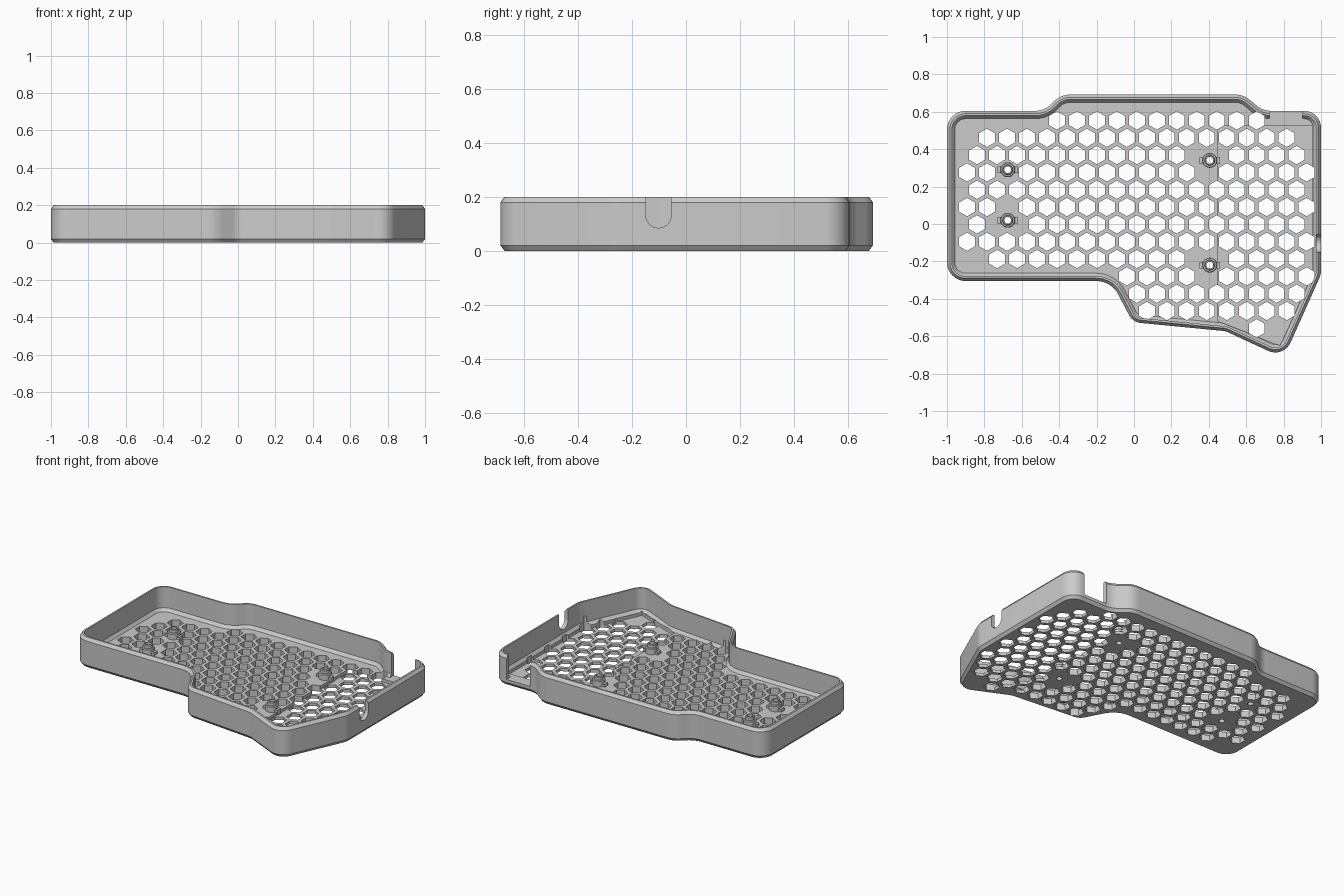
import bpy, bmesh, math
from mathutils import Vector, Matrix

if "Cube" in bpy.data.objects:
    bpy.data.objects.remove(bpy.data.objects["Cube"], do_unlink=True)

grey = bpy.data.materials.new("light grey plastic")
grey.use_nodes = True
COLOUR = (0.6, 0.6, 0.6, 1)
grey.diffuse_color = COLOUR
grey.node_tree.nodes["Principled BSDF"].inputs["Base Color"].default_value = COLOUR

# Corners of the tray outline, counter-clockwise: x, y, fillet radius
OUTLINE = [(-1, -.305, .1), (-.122, -.305, .13), (-.007, -.525, .08), (.49, -.573, .1),
           (.80, -.717, .09), (1, -.27, .12), (1, .605, .09), (.69, .605, .12),
           (.585, .692, .12), (-.39, .692, .12), (-.48, .605, .12), (-1, .605, .1)]
BOSSES = [(-.675, .29), (-.675, .02), (.405, .34), (.405, -.22)]
FLOOR = .04


def rounded_outline(inset, steps=8):
    """Filleted outline, offset inwards by inset."""
    pts, n = [], len(OUTLINE)
    for i, (x, y, r) in enumerate(OUTLINE):
        p = Vector((x, y))
        d1 = (p - Vector(OUTLINE[i - 1][:2])).normalized()
        d2 = (Vector(OUTLINE[(i + 1) % n][:2]) - p).normalized()
        n1, n2 = Vector((d1.y, -d1.x)), Vector((d2.y, -d2.x))
        turn = math.atan2(d1.cross(d2), d1.dot(d2))
        r = math.copysign(r, turn)
        centre = p - r * (n1 + n2) / (1 + n1.dot(n2))
        for k in range(steps + 1):
            pts.append(centre + (r - inset) * (Matrix.Rotation(turn * k / steps, 2) @ n1))
    return pts


def bridge(bm, rings):
    """Skin between neighbouring rings of equal length."""
    for a, b in zip(rings, rings[1:]):
        for i in range(len(a)):
            j = (i + 1) % len(a)
            bm.faces.new((a[i], a[j], b[j], b[i]))


def finish(bm, name):
    bmesh.ops.recalc_face_normals(bm, faces=bm.faces)
    mesh = bpy.data.meshes.new(name)
    bm.to_mesh(mesh)
    bm.free()
    mesh.materials.append(grey)
    obj = bpy.data.objects.new(name, mesh)
    bpy.context.collection.objects.link(obj)
    return obj


def smooth(obj):
    bpy.ops.object.select_all(action='DESELECT')
    obj.select_set(True)
    bpy.context.view_layer.objects.active = obj
    bpy.ops.object.shade_smooth_by_angle(angle=math.radians(30))


def prism(bm, pts, lo, hi, along_x=False):
    """Extrude a 2D polygon along z, or along x for a (y, z) polygon."""
    rings = [[bm.verts.new((h, a, b) if along_x else (a, b, h)) for a, b in pts]
             for h in (lo, hi)]
    bridge(bm, rings)
    bm.faces.new(rings[0][::-1])
    bm.faces.new(rings[1])


def circle(x, y, r, n, start=0.0):
    return [(x + r * math.cos(start + math.tau * k / n),
             y + r * math.sin(start + math.tau * k / n)) for k in range(n)]


def rect(x0, x1, y0, y1):
    return [(x0, y0), (x1, y0), (x1, y1), (x0, y1)]


def cut(obj, bm):
    """Subtract a cutter mesh from obj and bake the result."""
    cutter = finish(bm, "cutter")
    cutter.hide_render = True
    mod = obj.modifiers.new("cut", 'BOOLEAN')
    mod.operation, mod.solver, mod.object = 'DIFFERENCE', 'EXACT', cutter
    bpy.context.view_layer.update()
    baked = bpy.data.meshes.new_from_object(obj.evaluated_get(bpy.context.evaluated_depsgraph_get()))
    obj.modifiers.clear()
    obj.data = baked
    bpy.data.objects.remove(cutter, do_unlink=True)


# Tray shell: chamfered outside edges, thin wall, sloped inner foot
bm = bmesh.new()
SECTION = [(.015, 0), (0, .02), (0, .18), (.015, .2), (.026, .2), (.026, .06), (.042, FLOOR)]
rings = [[bm.verts.new((p.x, p.y, z)) for p in rounded_outline(inset)] for inset, z in SECTION]
bridge(bm, rings)
bm.faces.new(rings[0][::-1])
bm.faces.new(rings[-1])
tray = finish(bm, "tray")

# Shallow recess in the floor on the left side
bm = bmesh.new()
prism(bm, [(.45, .525), (.45, -.52), (.78, -.65), (.955, -.27), (.955, .525)], .02, FLOOR + .01)
cut(tray, bm)

# Wall openings: round-bottomed cable slot and rear port
bm = bmesh.new()
slot_r, slot_y, slot_z = .047, -.102, .132
arc = [(slot_y + slot_r * math.cos(a), slot_z + slot_r * math.sin(a))
       for a in (math.pi + math.pi * k / 16 for k in range(17))]
prism(bm, arc + [(slot_y + slot_r, .3), (slot_y - slot_r, .3)], .9, 1.1, along_x=True)
prism(bm, rect(.725, .90, .54, .75), FLOOR, .3)
cut(tray, bm)

# Honeycomb vents: first and last half-step column of each row
ROWS = [(0, 20), (-7, 23), (-8, 24), (-9, 25), (-8, 24), (-9, 25), (-8, 24),
        (-9, 25), (-6, 24), (7, 25), (8, 24), (9, 23), (20, 20)]
bm = bmesh.new()
for row, (first, last) in enumerate(ROWS):
    y = .5535 - row * .0926
    for col in range(first, last + 1, 2):
        x = -.412 + col * .0534
        if all(math.hypot(x - bx, y - by) > .083 for bx, by in BOSSES):
            prism(bm, circle(x, y, .049, 6, math.pi / 6), -.05, .1)
for bx, by in BOSSES:
    prism(bm, circle(bx, by, .018, 20), -.05, .1)
cut(tray, bm)
smooth(tray)

# Stepped mounting bosses with a bore and side tabs
BOSS_PROFILE = [(.018, .025), (.040, .025), (.040, .075), (.036, .08),
                (.028, .08), (.028, .098), (.024, .102), (.018, .102)]
for i, (bx, by) in enumerate(BOSSES, 1):
    bm = bmesh.new()
    rings = [[bm.verts.new((x, y, z)) for x, y in circle(bx, by, r, 20)] for r, z in BOSS_PROFILE]
    bridge(bm, rings + rings[:1])
    for side in (-1, 1):
        x0, x1 = sorted((bx + side * .034, bx + side * .054))
        prism(bm, rect(x0, x1, by - .018, by + .018), .025, .06)
    smooth(finish(bm, f"mounting_boss_{i}"))
